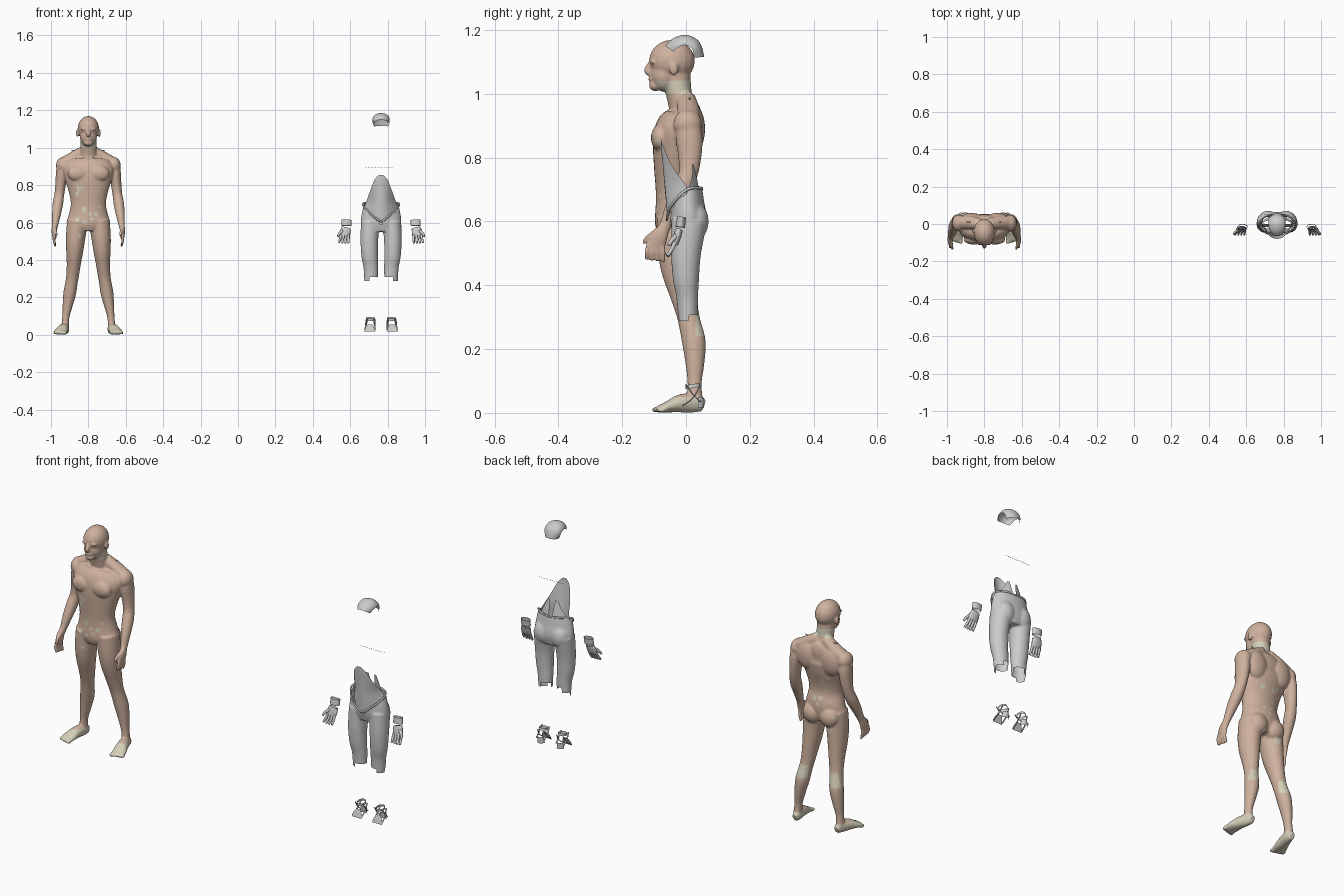
import bpy, bmesh, math, random
from mathutils import Vector, Matrix

random.seed(4)
BODY_X, SUIT_X = -0.8, 0.765
X, Z = Vector((1, 0, 0)), Vector((0, 0, 1))


def material(name, rgb):
    m = bpy.data.materials.new(name)
    m.diffuse_color = (*rgb, 1)
    return m


def smooth_path(pts, sub=4):
    # Catmull-Rom through (x, y, z, rx, ry) stations
    P = [Vector(p) for p in pts]
    out = []
    for i in range(len(P) - 1):
        a, b, c, d = P[max(i - 1, 0)], P[i], P[i + 1], P[min(i + 2, len(P) - 1)]
        for k in range(sub):
            t = k / sub
            out.append(0.5 * (2 * b + (c - a) * t + (2 * a - 5 * b + 4 * c - d) * t * t
                              + (3 * b - a - 3 * c + d) * t ** 3))
    return out + [P[-1]]


def loft(bm, pts, s=1, n=20, cap=True, ref=X, arc=(0, 2 * math.pi)):
    # elliptical tube along a path; s = -1 mirrors it, arc < full leaves it open
    P = smooth_path([(p[0] * s, *p[1:]) for p in pts])
    C = [Vector(p[:3]) for p in P]
    full = arc[1] - arc[0] > 6.28
    rings = []
    for i, p in enumerate(P):
        t = (C[min(i + 1, len(C) - 1)] - C[max(i - 1, 0)]).normalized()
        u = (ref - t * ref.dot(t)).normalized()
        v = t.cross(u)
        m = n if full else n + 1
        rings.append([bm.verts.new(C[i] + u * p[3] * math.cos(a) + v * p[4] * math.sin(a))
                      for a in (arc[0] + (arc[1] - arc[0]) * k / n for k in range(m))])
    for a, b in zip(rings, rings[1:]):
        for k in range(n):
            j = (k + 1) % len(a)
            bm.faces.new((a[k], a[j], b[j], b[k]))
    if cap and full:
        bm.faces.new(rings[0][::-1])
        bm.faces.new(rings[-1])


def blob(bm, c, r, s=1):
    bmesh.ops.create_uvsphere(bm, u_segments=20, v_segments=12, radius=1,
                              matrix=Matrix.Translation((c[0] * s, c[1], c[2])) @ Matrix.Diagonal((*r, 1)))


def sheet(bm, rows, s=1, n=14):
    # curved cloth panel from rows (z, x0, x1, y, curvature)
    grid = []
    for z, x0, x1, y, k in smooth_path(rows):
        xs = [x0 + (x1 - x0) * i / n for i in range(n + 1)]
        grid.append([bm.verts.new((x * s, y + k * x * x, z)) for x in xs])
    for a, b in zip(grid, grid[1:]):
        for k in range(n):
            bm.faces.new((a[k], a[k + 1], b[k + 1], b[k]))


def finish(bm, name, x, voxel=0, mats=()):
    bmesh.ops.recalc_face_normals(bm, faces=bm.faces)
    me = bpy.data.meshes.new(name)
    bm.to_mesh(me)
    bm.free()
    ob = bpy.data.objects.new(name, me)
    bpy.context.collection.objects.link(ob)
    if voxel:
        r = ob.modifiers.new("merge", 'REMESH')
        r.mode, r.voxel_size = 'VOXEL', voxel
        sm = ob.modifiers.new("soften", 'SMOOTH')
        sm.factor, sm.iterations = 0.5, 4
        dg = bpy.context.evaluated_depsgraph_get()
        ob_me = bpy.data.meshes.new_from_object(ob.evaluated_get(dg))
        ob.modifiers.clear()
        ob.data = ob_me
    ob.location.x = x
    for m in mats:
        ob.data.materials.append(m)
    ob.data.polygons.foreach_set("use_smooth", [True] * len(ob.data.polygons))
    return ob


# --- body: torso, neck and head
bm = bmesh.new()
loft(bm, [(0, -.03, .555, .06, .055), (0, -.03, .59, .115, .067), (0, -.028, .64, .105, .068),
          (0, -.035, .70, .094, .06), (0, -.035, .76, .104, .065), (0, -.028, .83, .125, .076),
          (0, -.02, .89, .138, .076), (0, -.002, .935, .105, .054), (0, -.005, .965, .055, .04)], n=32)
loft(bm, [(0, .0, .93, .06, .05), (0, -.018, .98, .045, .04), (0, -.032, 1.06, .044, .046)])
blob(bm, (0, -.044, 1.103), (.057, .072, .066))
blob(bm, (0, -.066, 1.06), (.046, .046, .054))
blob(bm, (0, -.096, 1.026), (.024, .02, .018))
loft(bm, [(0, -.108, 1.1, .007, .008), (0, -.12, 1.073, .012, .012), (0, -.112, 1.064, .012, .008)])
blob(bm, (0, -.109, 1.046), (.018, .009, .008))
for s in (1, -1):
    blob(bm, (.022, -.103, 1.1), (.02, .011, .007), s)
    blob(bm, (.058, -.038, 1.078), (.008, .014, .021), s)
    loft(bm, [(.02, .0, .985, .028, .03), (.08, .008, .95, .03, .035), (.14, .008, .915, .03, .035)], s, ref=Z)
    blob(bm, (.056, -.082, .862), (.056, .028, .042), s)
    blob(bm, (.07, .025, .89), (.06, .035, .075), s)
    blob(bm, (.136, .005, .905), (.037, .045, .045), s)
    blob(bm, (.05, .008, .585), (.052, .045, .055), s)
    # arms and hands
    loft(bm, [(.138, .005, .92, .03, .036), (.143, .01, .86, .031, .042), (.149, .012, .8, .028, .036),
              (.156, .006, .745, .026, .03), (.163, -.012, .7, .028, .03), (.171, -.042, .64, .023, .025),
              (.178, -.066, .585, .016, .019), (.183, -.083, .555, .014, .027),
              (.181, -.096, .52, .011, .03)], s)
    for i in range(4):
        loft(bm, [(.182, -.074 - .014 * i, .53, .008, .008), (.184, -.071 - .017 * i, .505, .0075, .0075),
                  (.176, -.07 - .018 * i, .472 + .003 * i, .006, .006)], s, 10)
    loft(bm, [(.18, -.09, .565, .011, .012), (.174, -.12, .55, .008, .008), (.17, -.134, .53, .006, .006)], s, 10)
    # legs and feet
    loft(bm, [(.058, -.03, .61, .056, .062), (.068, -.03, .52, .052, .06), (.073, -.023, .45, .046, .055),
              (.078, -.009, .38, .038, .045), (.084, .003, .32, .034, .036), (.09, .012, .28, .033, .035),
              (.1, .025, .22, .034, .037), (.112, .028, .15, .026, .029), (.121, .027, .09, .019, .022),
              (.125, .028, .03, .021, .026)], s, 24)
    loft(bm, [(.121, .056, .022, .015, .019), (.124, .03, .03, .022, .029), (.135, -.015, .03, .028, .029),
              (.147, -.06, .018, .035, .017), (.152, -.085, .012, .034, .011)], s)
    for i in range(5):
        blob(bm, (.124 + .014 * i, -.092 + .004 * i, .01), (.009 - .0007 * i, .016, .009), s)
body = finish(bm, "body", BODY_X, .0045,
              (material("skin", (.62, .44, .34)), material("pale_skin", (.66, .62, .48))))

# pale feet, shins and scattered spots
spots = [Vector((random.uniform(-.12, .12), random.choice((-.09, .03)), random.uniform(.5, .85))) for _ in range(50)]
for f in body.data.polygons:
    c = f.center
    pale = c.z < .05 or (.24 < c.z < .31 and c.y > .03) or (1.0 < c.z < 1.04 and c.y > -.09)
    if pale or any((c - q).length < .012 for q in spots):
        f.material_index = 1

# thin flaps beside the neck
bm = bmesh.new()
for s in (1, -1):
    loft(bm, [(.05, .01, .978, .006, .006), (.094, .012, .988, .001, .002)], s, 8, ref=Z)
finish(bm, "neck_flaps", BODY_X)

# --- trousers: merged hips and legs, then cut open at waist and hems
bm = bmesh.new()
loft(bm, [(0, .008, .55, .09, .045), (0, .008, .6, .108, .058), (0, .004, .66, .101, .053),
          (0, .004, .74, .082, .042)], n=32)
for s in (1, -1):
    blob(bm, (.048, .028, .6), (.05, .043, .06), s)
    loft(bm, [(.058, .01, .6, .05, .056), (.063, .0, .5, .047, .047), (.061, .0, .42, .044, .041),
              (.055, .004, .36, .039, .034), (.053, .007, .27, .036, .029)], s, 24)
trousers = finish(bm, "trousers", SUIT_X, .005)
bm = bmesh.new()
bm.from_mesh(trousers.data)
cut = []
for v in bm.verts:
    x, y, z = abs(v.co.x), v.co.y, v.co.z
    waist = min(.705, .595 + .95 * x + max(0, y) * 6)
    hem = .33 if y > .015 and x < .06 else (.285 if x > .06 and y < .01 else .305)
    if z > waist or z < hem:
        cut.append(v)
bmesh.ops.delete(bm, geom=cut, context='VERTS')
bm.to_mesh(trousers.data)
bm.free()

# --- bodice front panel and back panels
bm = bmesh.new()
sheet(bm, [(.6, -.008, .008, -.058, 8), (.64, -.05, .05, -.061, 8), (.675, -.087, .087, -.064, 9),
           (.72, -.076, .076, -.068, 11), (.78, -.054, .054, -.073, 9), (.83, -.034, .034, -.078, 8),
           (.855, -.01, .01, -.079, 8)])
finish(bm, "bodice_front", SUIT_X)
bm = bmesh.new()
for s in (1, -1):
    sheet(bm, [(.67, .008, .088, .05, -6), (.70, .01, .075, .042, -6), (.74, .012, .05, .034, -6),
               (.78, .018, .03, .026, -6)], s, 8)
finish(bm, "bodice_back", SUIT_X)

# --- belt cord in a V and row of studs
bm = bmesh.new()
for s in (1, -1):
    loft(bm, [(0, -.06, .605, .005, .004), (.05, -.052, .64, .005, .004), (.09, -.022, .68, .005, .004),
              (.094, .01, .703, .005, .004), (.05, .045, .705, .005, .004), (0, .05, .7, .005, .004)],
         s, 8, ref=Z)
finish(bm, "belt_cord", SUIT_X)
bm = bmesh.new()
for i in range(12):
    blob(bm, (-.08 + .0125 * i, .05, .895), (.003, .0015, .0015))
finish(bm, "studs", SUIT_X)

# --- headpiece: arched shell swept over the crown
bm = bmesh.new()
rows = []
for y, z, w in [p[:3] for p in smooth_path([(-.065, 1.15, .034), (-.04, 1.174, .043), (0, 1.185, .046),
                                            (.035, 1.17, .046), (.05, 1.146, .044), (.057, 1.116, .036)])]:
    inward = Vector((0, -.008 - y, 1.11 - z)).normalized()
    rows.append([bm.verts.new(Vector((w * math.sin(t), y, z)) + inward * .032 * (1 - math.cos(t)))
                 for t in (math.pi / 2 * (k / 8 - 1) for k in range(17))])
for a, b in zip(rows, rows[1:]):
    for k in range(16):
        bm.faces.new((a[k], a[k + 1], b[k + 1], b[k]))
finish(bm, "headpiece", SUIT_X)

# --- gloves with cuffs, and strapped sandals
for s, side in ((1, "left"), (-1, "right")):
    bm = bmesh.new()
    loft(bm, [(.184, -.014, .614, .027, .014), (.185, -.018, .582, .026, .015)], s, cap=False)
    loft(bm, [(.187, -.022, .572, .024, .012), (.192, -.028, .55, .028, .012), (.194, -.034, .528, .027, .009)],
         s, cap=False)
    for i in range(4):
        loft(bm, [(.174 + .0135 * i, -.034, .535, .007, .007), (.174 + .015 * i, -.045, .512, .0065, .0065),
                  (.175 + .0165 * i, -.058, .49 + .003 * (i == 3), .005, .005)], s, 10)
    loft(bm, [(.207, -.03, .555, .009, .009), (.224, -.045, .54, .007, .007), (.231, -.055, .525, .005, .005)], s, 10)
    finish(bm, side + "_glove", SUIT_X)

    bm = bmesh.new()
    loft(bm, [(.056, .022, .078, .021, .024), (.056, .02, .09, .02, .023)], s, cap=False)
    for k in (1, -1):
        loft(bm, [(.056 + .02 * k, .0, .09, .004, .002), (.057 + .024 * k, .02, .06, .004, .002),
                  (.057 + .022 * k, .045, .035, .004, .002)], s, 8)
        loft(bm, [(.056 + .018 * k, .042, .08, .004, .002), (.058 + .024 * k, .02, .045, .004, .002),
                  (.06 + .026 * k, -.012, .022, .004, .002)], s, 8)
    loft(bm, [(.057, .03, .018, .022, .026), (.057, .032, .05, .018, .023)], s, 16, False,
         arc=(.3, math.pi - .3))
    sheet(bm, [(.016, .032, .088, -.015, 0), (.036, .036, .084, -.008, 0), (.056, .046, .072, .0, 0)], s, 6)
    finish(bm, side + "_sandal", SUIT_X)
